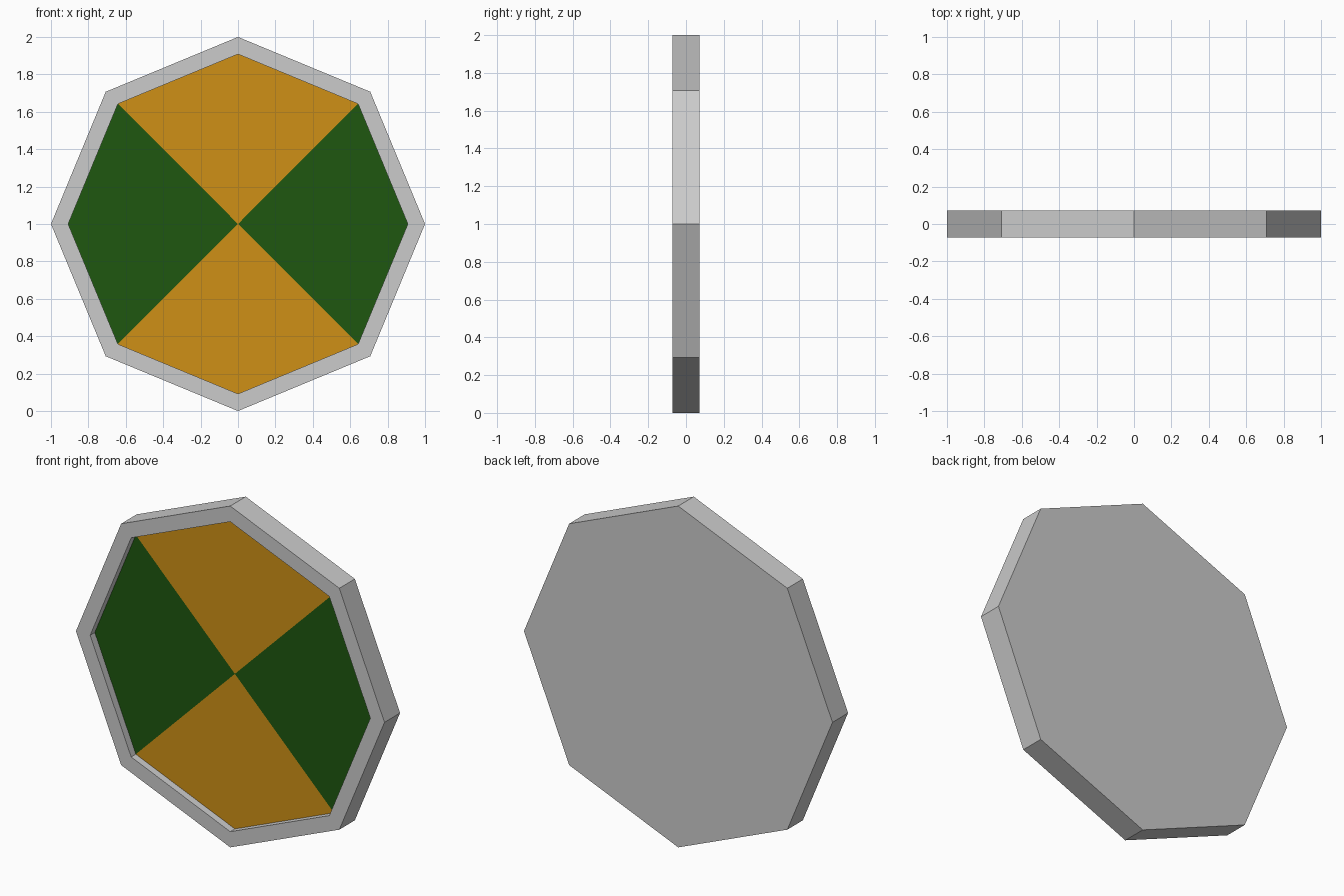
import bpy
from math import cos, sin, pi

if "Cube" in bpy.data.objects:
    bpy.data.objects.remove(bpy.data.objects["Cube"])

SIDES = 8
CENTRE_Z = 1.0
OUTER, INNER = 1.0, 0.908
HALF = 0.072       # half thickness of the body
FLOOR = -0.029     # depth of the recessed front panels


def point(i, radius, y):
    a = 2 * pi * i / SIDES
    return (radius * cos(a), y, CENTRE_Z + radius * sin(a))


def add_object(name, verts, faces, colour=None):
    mesh = bpy.data.meshes.new(name)
    mesh.from_pydata(verts, [], faces)
    mesh.update()
    if colour:
        mat = bpy.data.materials.new(name + "_colour")
        mat.diffuse_color = (*colour, 1)
        mat.use_nodes = True
        mat.node_tree.nodes["Principled BSDF"].inputs["Base Color"].default_value = mat.diffuse_color
        mesh.materials.append(mat)
    obj = bpy.data.objects.new(name, mesh)
    bpy.context.collection.objects.link(obj)
    return obj


# Body: octagonal profile rings from back edge, round the rim, into the recess
profile = [(OUTER, HALF), (OUTER, -HALF), (INNER, -HALF), (INNER, FLOOR)]
verts = [point(i, r, y) for r, y in profile for i in range(SIDES)]
faces = [tuple(reversed(range(SIDES)))]
for k in range(len(profile) - 1):
    for i in range(SIDES):
        j = (i + 1) % SIDES
        a, b = k * SIDES, (k + 1) * SIDES
        faces.append((a + i, a + j, b + j, b + i))
add_object("shield_body", verts, faces)


# Painted panels: each colour covers two opposite quarters of the recess
def quarter_pair(name, starts, colour):
    verts, faces = [], []
    for s in starts:
        n = len(verts)
        verts += [(0, FLOOR, CENTRE_Z)] + [point(s + i, INNER, FLOOR) for i in range(3)]
        faces.append((n, n + 1, n + 2, n + 3))
    add_object(name, verts, faces, colour)


quarter_pair("orange_panels", (1, 5), (0.62, 0.28, 0.008))
quarter_pair("green_panels", (3, 7), (0.013, 0.095, 0.005))
